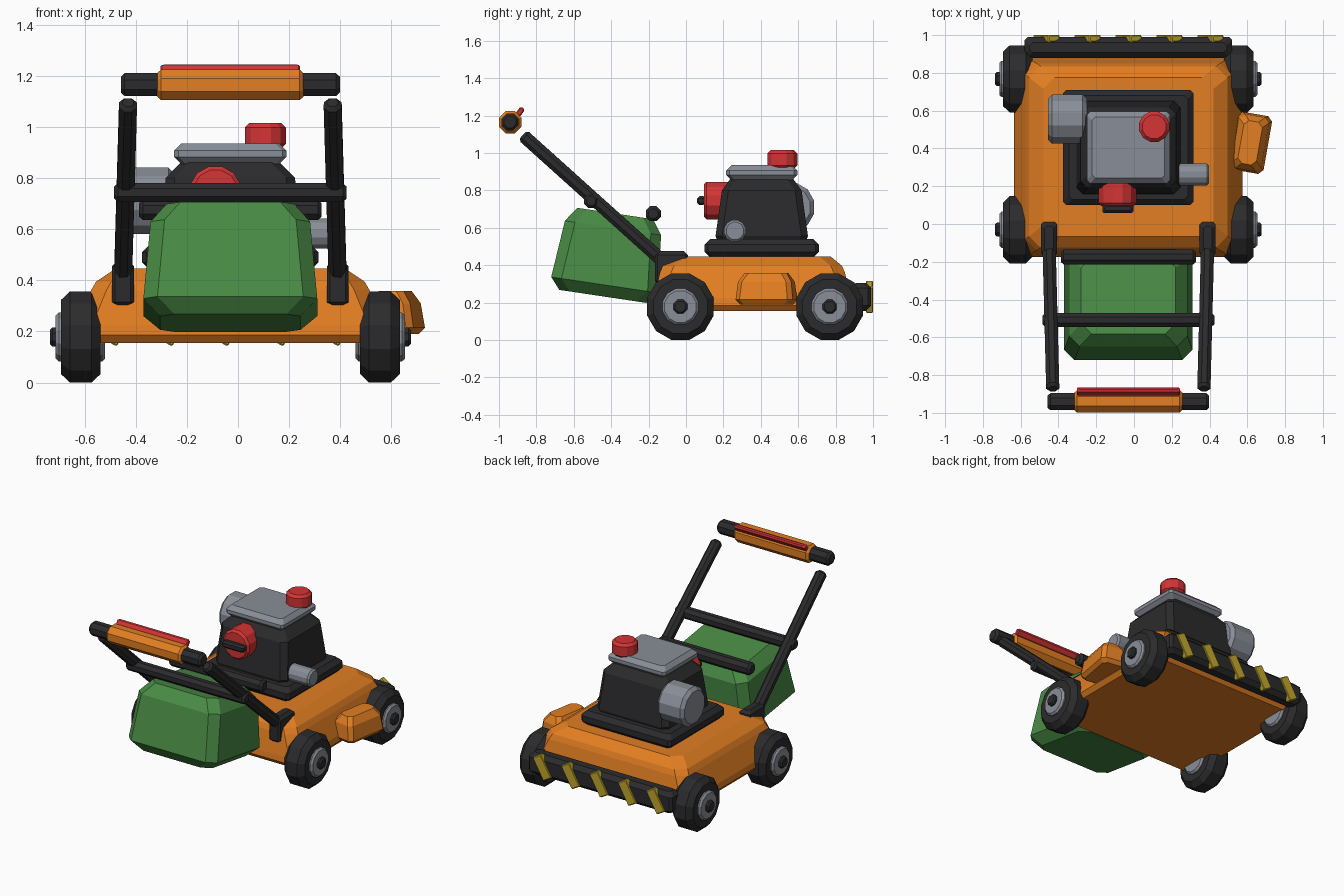
import bpy, math
from math import cos, sin, pi, radians
from mathutils import Vector, Matrix

cube = bpy.data.objects.get("Cube")
if cube:
    bpy.data.objects.remove(cube, do_unlink=True)


def material(name, rgb):
    m = bpy.data.materials.new(name)
    m.use_nodes = True
    m.diffuse_color = (*rgb, 1)
    m.node_tree.nodes["Principled BSDF"].inputs["Base Color"].default_value = (*rgb, 1)
    return m


ORANGE = material("orange paint", (0.76, 0.21, 0.016))
DARK = material("dark rubber", (0.024, 0.024, 0.026))
GREY = material("grey metal", (0.25, 0.27, 0.31))
RED = material("red plastic", (0.66, 0.035, 0.035))
GREEN = material("green fabric", (0.068, 0.26, 0.06))
YELLOW = material("yellow stripe", (0.55, 0.39, 0.025))

CX = -0.03  # centre line of the mower body


def loft(name, rings, mat, matrix):
    """Skin a stack of equal-length rings and cap both ends."""
    n = len(rings[0])
    verts = [p for ring in rings for p in ring]
    faces = [tuple(range(n))[::-1], tuple(range(len(verts) - n, len(verts)))]
    for k in range(len(rings) - 1):
        for i in range(n):
            j = (i + 1) % n
            a = k * n
            faces.append((a + i, a + j, a + n + j, a + n + i))
    mesh = bpy.data.meshes.new(name)
    mesh.from_pydata(verts, [], faces)
    mesh.materials.append(mat)
    ob = bpy.data.objects.new(name, mesh)
    ob.matrix_world = matrix
    bpy.context.collection.objects.link(ob)
    return ob


def shell(name, loc, levels, mat, chamfer, rot=None):
    """Body of chamfered rectangles, each level being (z, half x, half y)."""
    rings = []
    for z, x, y in levels:
        c = chamfer
        rings.append([(x, c - y, z), (x, y - c, z), (x - c, y, z), (c - x, y, z),
                      (-x, y - c, z), (-x, c - y, z), (c - x, -y, z), (x - c, -y, z)])
    return loft(name, rings, mat, Matrix.Translation(loc) @ (rot or Matrix()))


def box(name, loc, size, mat, bevel, rot=None):
    x, y, z = (s / 2 for s in size)
    b = bevel
    levels = [(-z, x - b, y - b), (b - z, x, y), (z - b, x, y), (z, x - b, y - b)]
    return shell(name, loc, levels, mat, b * 0.6, rot)


def rod(name, start, end, radius, mat, sides=8, bevel=0.015):
    """Cylinder with bevelled ends; radius is measured to the flats."""
    start, end = Vector(start), Vector(end)
    axis = end - start
    big = radius / cos(pi / sides)
    rings = []
    for z, r in ((0, big - bevel), (bevel, big), (axis.length - bevel, big),
                 (axis.length, big - bevel)):
        rings.append([(r * cos((i + .5) * 2 * pi / sides),
                       r * sin((i + .5) * 2 * pi / sides), z) for i in range(sides)])
    turn = axis.to_track_quat('Z', 'Y').to_matrix().to_4x4()
    return loft(name, rings, mat, Matrix.Translation(start) @ turn)


def cross_rod(name, half, y, z, radius, mat, **kw):
    return rod(name, (CX - half, y, z), (CX + half, y, z), radius, mat, **kw)


# Deck and discharge chute
shell("deck", (CX, 0.355, 0),
      [(0.155, 0.58, 0.505), (0.185, 0.605, 0.53), (0.225, 0.6, 0.525),
       (0.36, 0.545, 0.495), (0.395, 0.525, 0.48), (0.445, 0.45, 0.42)], ORANGE, 0.06)
shell("discharge_chute", (0.615, 0.43, 0),
      [(0.19, 0.075, 0.135), (0.215, 0.095, 0.155), (0.31, 0.08, 0.145),
       (0.357, 0.05, 0.115)], ORANGE, 0.025, Matrix.Rotation(radians(-10), 4, 'Z'))

# Wheels with hubs and axle caps
for side, word in ((-1, "right"), (1, "left")):
    for y, end in ((0.768, "back"), (-0.03, "front")):
        def wheel_part(part, inner, outer, r, mat, sides, bevel):
            rod(f"{end}_{word}_{part}", (CX + side * inner, y, 0.178),
                (CX + side * outer, y, 0.178), r, mat, sides, bevel)
        wheel_part("tire", 0.507, 0.663, 0.178, DARK, 12, 0.035)
        wheel_part("hub", 0.49, 0.683, 0.096, GREY, 12, 0.012)
        wheel_part("axle_cap", 0.62, 0.706, 0.037, DARK, 8, 0.01)

# Bumper with slanted warning stripes
box("bumper", (CX, 0.935, 0.23), (1.1, 0.11, 0.15), DARK, 0.028)
for i in range(5):
    box(f"bumper_stripe_{i + 1}", (CX + (i - 2) * 0.217, 0.981, 0.23),
        (0.07, 0.038, 0.165), YELLOW, 0.006, Matrix.Rotation(radians(30), 4, 'Y'))

# Engine
box("engine_base", (CX, 0.405, 0.49), (0.69, 0.61, 0.1), DARK, 0.03)
shell("engine_body", (CX, 0.405, 0),
      [(0.52, 0.255, 0.235), (0.555, 0.275, 0.247), (0.8, 0.253, 0.213),
       (0.865, 0.19, 0.165)], DARK, 0.035)
box("engine_cover", (CX, 0.405, 0.895), (0.44, 0.38, 0.08), GREY, 0.028)
rod("fuel_cap", (0.107, 0.515, 0.915), (0.107, 0.515, 1.015), 0.08, RED, 12, 0.018)
rod("air_filter", (-0.455, 0.555, 0.71), (-0.25, 0.555, 0.71), 0.13, GREY, 12, 0.022)
rod("exhaust", (0.18, 0.262, 0.583), (0.398, 0.262, 0.583), 0.058, GREY, 12, 0.012)
rod("starter_disc", (-0.088, 0.24, 0.745), (-0.088, 0.095, 0.745), 0.1, RED, 12, 0.015)
box("starter_pull", (-0.085, 0.082, 0.745), (0.165, 0.045, 0.048), DARK, 0.012)

# Grass bag, tilted and tapering upward
shell("grass_bag", (CX, -0.445, 0.233),
      [(0, 0.275, 0.235), (0.062, 0.34, 0.288), (0.37, 0.312, 0.26),
       (0.448, 0.25, 0.205)], GREEN, 0.055, Matrix.Rotation(radians(-8.5), 4, 'X'))
cross_rod("bag_hinge_bar", 0.357, -0.175, 0.675, 0.04, DARK)

# Handle
for side, word in ((-1, "right"), (1, "left")):
    box(f"{word}_handle_bracket", (CX + side * 0.42, -0.078, 0.385),
        (0.085, 0.175, 0.18), DARK, 0.02)
    rod(f"{word}_handle_bar", (CX + side * 0.42, -0.1, 0.4),
        (CX + side * 0.4, -0.873, 1.095), 0.035, DARK)
cross_rod("handle_crossbar", 0.455, -0.508, 0.743, 0.037, DARK)
cross_rod("handle_top_bar", 0.428, -0.941, 1.165, 0.045, DARK)
cross_rod("handle_grip", 0.286, -0.939, 1.164, 0.06, ORANGE)
box("control_lever", (CX, -0.887, 1.22), (0.545, 0.03, 0.052), RED, 0.01,
    Matrix.Rotation(radians(-35), 4, 'X'))
